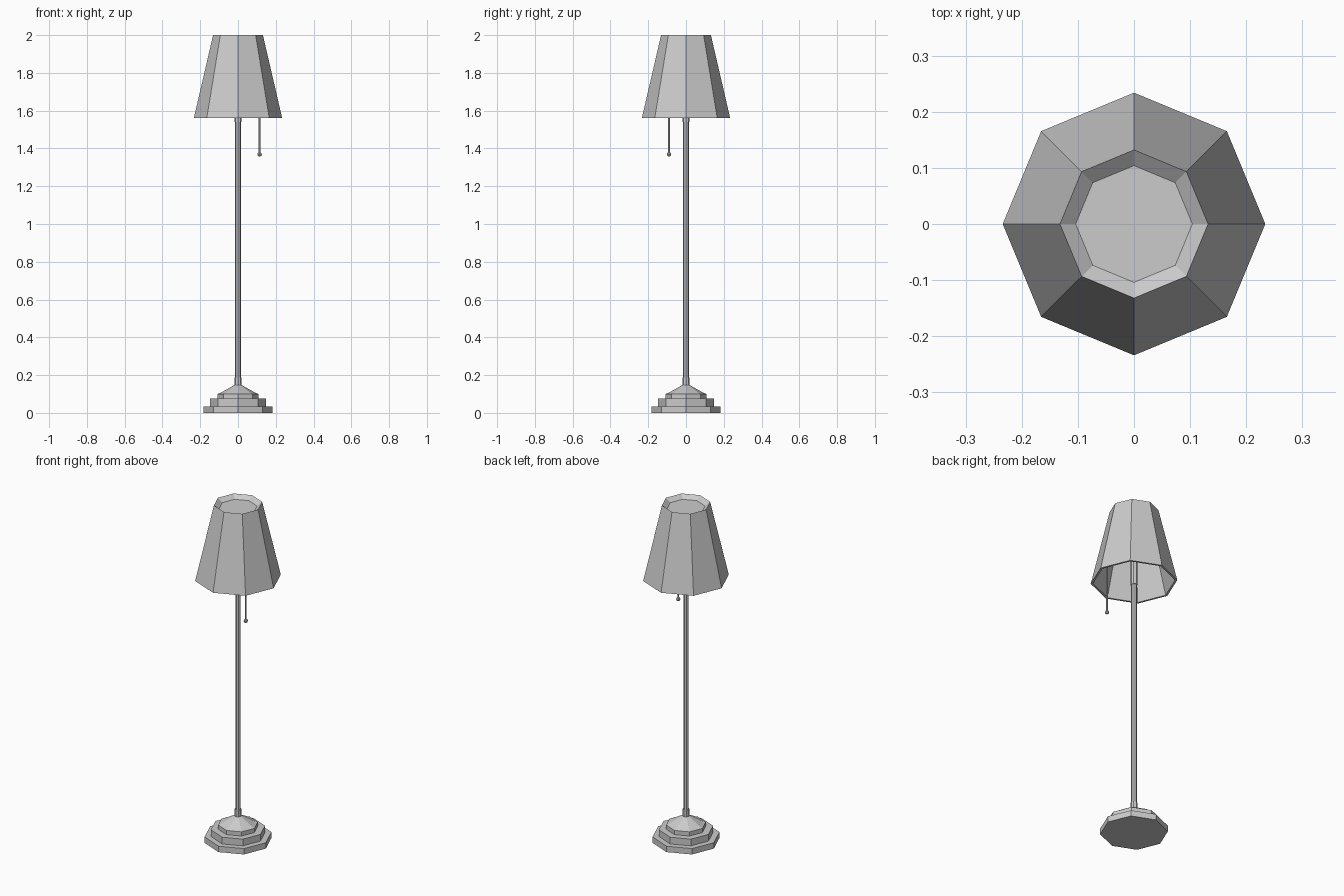
import bpy
import bmesh
from math import cos, sin, pi

cube = bpy.data.objects.get("Cube")
if cube:
    bpy.data.objects.remove(cube, do_unlink=True)

grey = bpy.data.materials.new("light_grey")
grey.use_nodes = True
colour = (0.6, 0.6, 0.6, 1)
grey.diffuse_color = colour
grey.node_tree.nodes["Principled BSDF"].inputs["Base Color"].default_value = colour


def lathe(name, profile, sides=8, centre=(0, 0)):
    """Spin (radius, height) points into a flat-sided part; radius 0 closes it."""
    bm = bmesh.new()
    rings = []
    for r, z in profile:
        count = sides if r > 0 else 1
        angles = [2 * pi * i / sides for i in range(count)]
        rings.append([bm.verts.new((centre[0] + r * cos(a), centre[1] + r * sin(a), z))
                      for a in angles])
    for low, high in zip(rings, rings[1:]):
        for i in range(sides):
            j = (i + 1) % sides
            corners = [low[i % len(low)], low[j % len(low)],
                       high[j % len(high)], high[i % len(high)]]
            bm.faces.new(list(dict.fromkeys(corners)))
    # Merge the fans at flat ends into single faces
    bmesh.ops.dissolve_limit(bm, angle_limit=0.001, verts=bm.verts, edges=bm.edges)
    bmesh.ops.recalc_face_normals(bm, faces=bm.faces)
    mesh = bpy.data.meshes.new(name)
    bm.to_mesh(mesh)
    bm.free()
    mesh.materials.append(grey)
    obj = bpy.data.objects.new(name, mesh)
    bpy.context.collection.objects.link(obj)
    return obj


# Stepped foot rising to a shallow cone
lathe("base", [(0, 0), (0.183, 0), (0.183, 0.035), (0.148, 0.035), (0.148, 0.075),
               (0.108, 0.075), (0.108, 0.1), (0.095, 0.105), (0.018, 0.148), (0, 0.148)])

# Pole with collars at both ends
lathe("base_collar", [(0, 0.14), (0.019, 0.14), (0.019, 0.187), (0, 0.187)])
lathe("pole", [(0, 0.15), (0.015, 0.15), (0.015, 1.97), (0, 1.97)])
lathe("lamp_socket", [(0, 1.54), (0.019, 1.54), (0.019, 1.75), (0, 1.75)])

# Hollow shade, open below, with a sunken cap on top
lathe("shade", [(0, 1.965), (0.115, 1.965), (0.222, 1.56), (0.234, 1.56),
                (0.132, 2), (0.104, 1.978), (0, 1.978)])

# Pull cord and its knob
cord_place = (0.114, -0.09)
lathe("pull_cord", [(0, 1.37), (0.005, 1.37), (0.005, 1.85), (0, 1.85)], 6, cord_place)
lathe("pull_knob", [(0, 1.356), (0.009, 1.361), (0.012, 1.369), (0.009, 1.377), (0, 1.382)],
      8, cord_place)
